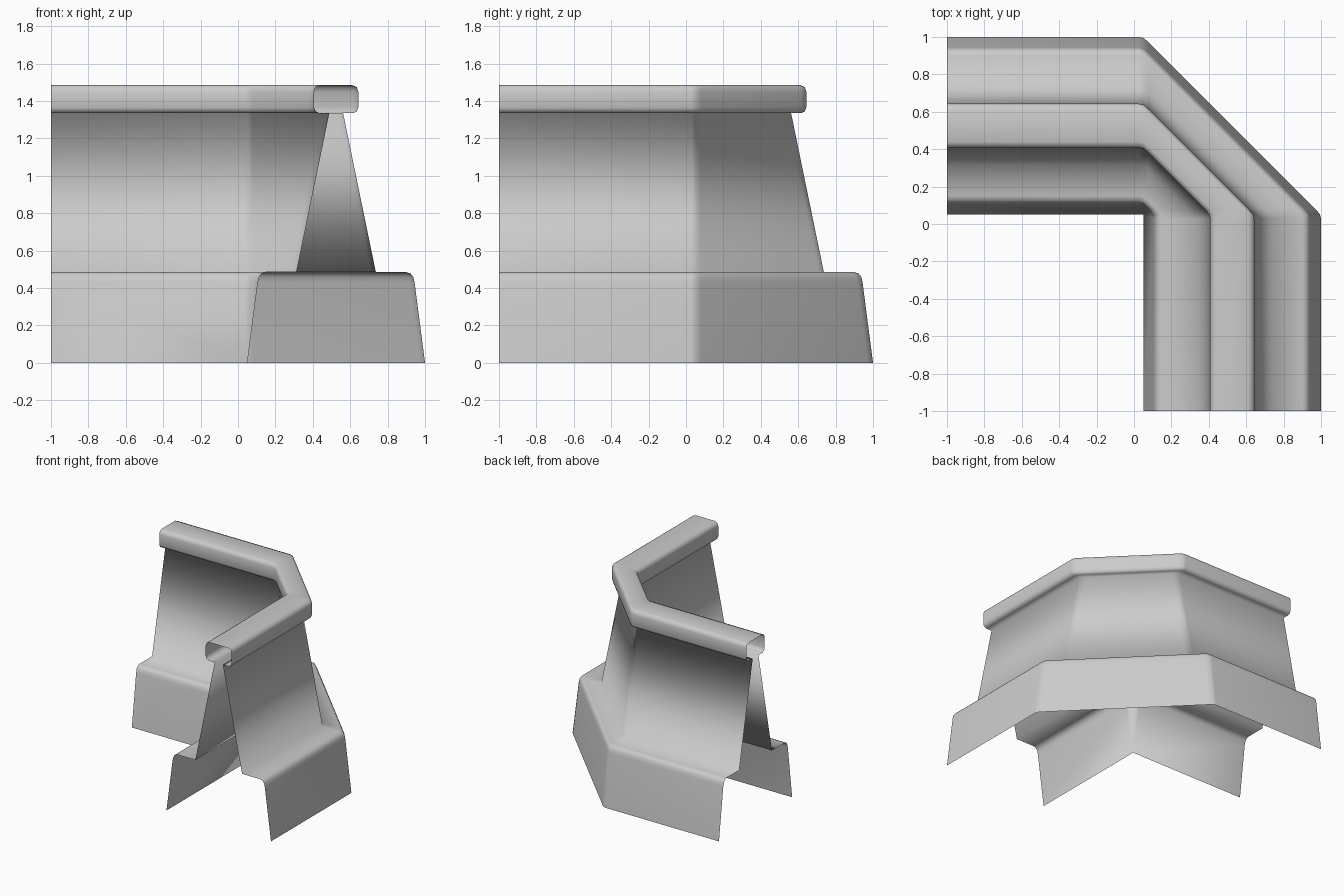
import bpy, bmesh

if "Cube" in bpy.data.objects:
    bpy.data.objects.remove(bpy.data.objects["Cube"])

MID = 0.525    # centre line of the wall section
C = 0.05       # pivot of the chamfered corner

# Outer half of the section: (offset from centre line, height)
half = [(0.475, 0), (0.419, 0.43), (0.412, 0.458), (0.399, 0.477), (0.375, 0.485),
        (0.212, 0.485), (0.037, 1.335),
        (0.09, 1.335), (0.11, 1.345), (0.118, 1.365),
        (0.118, 1.45), (0.11, 1.475), (0.085, 1.485)]
profile = [(MID + o, z) for o, z in half]
profile += [(MID - o, z) for o, z in reversed(half)]


def rail_line(d):
    """Plan path at distance d: straight, softened 45 degree corner, straight."""
    t = min(0.028, 0.4 * max(d - C, 0))
    first = [(-1, d), (C - t * 0.8, d), (C + t * 0.05, d - t * 0.2), (C + t, d - t)]
    return first + [(y, x) for x, y in reversed(first)]


# Sweep the open section round the corner
bm = bmesh.new()
grid = [[bm.verts.new((x, y, z)) for x, y in rail_line(d)] for d, z in profile]
for a, b in zip(grid, grid[1:]):
    for i in range(len(a) - 1):
        bm.faces.new((a[i], b[i], b[i + 1], a[i + 1]))
bmesh.ops.remove_doubles(bm, verts=bm.verts, dist=0.0005)
for f in bm.faces:
    f.smooth = True

mesh = bpy.data.meshes.new("barrier_corner")
bm.to_mesh(mesh)
bm.free()
obj = bpy.data.objects.new("barrier_corner", mesh)
bpy.context.collection.objects.link(obj)
